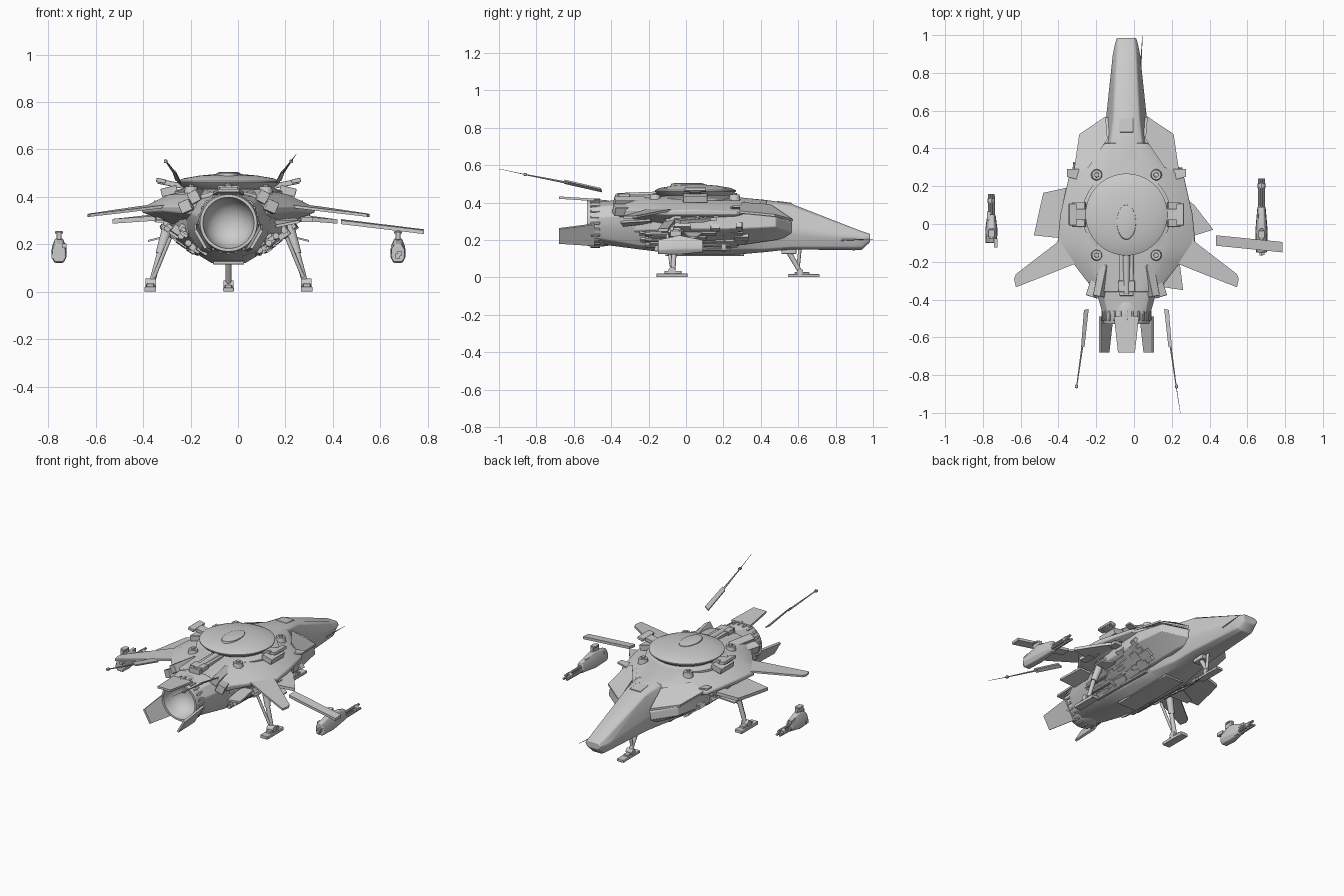
import bpy, bmesh, math, random
from mathutils import Vector, Matrix, Euler

AX = -0.04                      # ship centre line; all helper x values are relative to it
random.seed(4)


def finish(name, bm, bevel=0):
    bmesh.ops.recalc_face_normals(bm, faces=bm.faces)
    me = bpy.data.meshes.new(name)
    bm.to_mesh(me)
    bm.free()
    ob = bpy.data.objects.new(name, me)
    ob.location.x = AX
    bpy.context.collection.objects.link(ob)
    if bevel:
        m = ob.modifiers.new("edge", 'BEVEL')
        m.width, m.segments, m.limit_method = bevel, 2, 'ANGLE'
    return ob


def loft(name, sections, bevel=0.005, cap_start=True):
    # sections: (y, half profile from top to bottom), mirrored about the centre line
    bm = bmesh.new()
    rings = []
    for y, half in sections:
        pts = half + [(-x, z) for x, z in reversed(half)]
        rings.append([bm.verts.new((x, y, z)) for x, z in pts])
    n = len(rings[0])
    for a, b in zip(rings, rings[1:]):
        for i in range(n):
            bm.faces.new((a[i], a[(i + 1) % n], b[(i + 1) % n], b[i]))
    if cap_start:
        bm.faces.new(rings[0])
    bm.faces.new(rings[-1])
    return finish(name, bm, bevel)


def plate(name, pts, push, s=1):
    bm = bmesh.new()
    f = bm.faces.new([bm.verts.new((s * x, y, z)) for x, y, z in pts])
    r = bmesh.ops.extrude_face_region(bm, geom=[f])
    vs = [v for v in r['geom'] if isinstance(v, bmesh.types.BMVert)]
    bmesh.ops.translate(bm, verts=vs, vec=(s * push[0], push[1], push[2]))
    return finish(name, bm)


def box(name, loc, size, rot=(0, 0, 0), bevel=0.003):
    bm = bmesh.new()
    m = Matrix.Translation(loc) @ Euler(rot).to_matrix().to_4x4() @ Matrix.Diagonal((*size, 1))
    bmesh.ops.create_cube(bm, size=1, matrix=m)
    return finish(name, bm, bevel)


def rod(name, a, b, r1, r2=None, seg=14):
    a, b = Vector(a), Vector(b)
    d = b - a
    m = Matrix.Translation((a + b) / 2) @ d.to_track_quat('Z', 'Y').to_matrix().to_4x4()
    bm = bmesh.new()
    bmesh.ops.create_cone(bm, cap_ends=True, segments=seg, radius1=r1,
                          radius2=r1 if r2 is None else r2, depth=d.length, matrix=m)
    return finish(name, bm)


def lathe(name, prof, place, seg=56):
    # prof: (radius, height) spun round local z, then placed
    bm = bmesh.new()
    vs = [bm.verts.new((r, 0, h)) for r, h in prof]
    es = [bm.edges.new(p) for p in zip(vs, vs[1:])]
    bmesh.ops.spin(bm, geom=vs + es, axis=(0, 0, 1), cent=(0, 0, 0), angle=2 * math.pi,
                   steps=seg, use_merge=True)
    bmesh.ops.remove_doubles(bm, verts=bm.verts, dist=1e-5)
    bmesh.ops.transform(bm, matrix=place, verts=bm.verts)
    return finish(name, bm)


# Hull: fuselage with long nose, wide upper deck, side cheeks
loft("fuselage", [
    (-.48, [(.05, .405), (.10, .375), (.125, .32), (.125, .27), (.10, .21), (.05, .18)]),
    (-.25, [(.07, .42), (.15, .40), (.19, .34), (.18, .26), (.12, .17), (.06, .15)]),
    (0, [(.10, .43), (.2, .42), (.22, .35), (.19, .25), (.12, .15), (.07, .12)]),
    (.25, [(.08, .43), (.14, .41), (.19, .34), (.18, .25), (.12, .15), (.07, .12)]),
    (.42, [(.05, .415), (.085, .40), (.115, .31), (.12, .25), (.09, .15), (.05, .135)]),
    (.56, [(.045, .395), (.07, .38), (.108, .27), (.108, .23), (.08, .16), (.04, .15)]),
    (.90, [(.04, .262), (.052, .255), (.072, .22), (.07, .2), (.055, .16), (.03, .145)]),
    (.94, [(.035, .247), (.048, .242), (.064, .215), (.063, .2), (.05, .16), (.03, .147)]),
    (.985, [(.03, .232), (.04, .23), (.052, .22), (.052, .21), (.04, .195), (.03, .19)])],
    cap_start=False)
loft("upper_deck", [
    (-.36, [(.07, .42), (.12, .405), (.165, .36), (.165, .33), (.1, .28)]),
    (-.2, [(.1, .43), (.2, .41), (.29, .36), (.28, .34), (.15, .28)]),
    (-.1, [(.12, .435), (.25, .41), (.365, .355), (.365, .335), (.2, .27)]),
    (.05, [(.12, .435), (.25, .41), (.35, .36), (.35, .335), (.2, .27)]),
    (.27, [(.1, .43), (.19, .41), (.30, .35), (.30, .335), (.15, .3)]),
    (.43, [(.06, .412), (.09, .40), (.11, .37), (.11, .35), (.05, .33)])])
loft("side_cheeks", [
    (-.28, [(.1, .33), (.18, .31), (.17, .25), (.1, .19)]),
    (0, [(.15, .36), (.27, .32), (.27, .26), (.14, .16)]),
    (.27, [(.15, .38), (.265, .34), (.275, .26), (.15, .17)]),
    (.48, [(.1, .35), (.235, .32), (.245, .27), (.12, .2)]),
    (.565, [(.08, .3), (.113, .29), (.113, .24), (.08, .22)])])
box("cockpit_hatch", (0, .525, .398), (.075, .08, .012), (-.12, 0, 0))
box("belly_plate", (0, .1, .122), (.13, .42, .015))
rod("nose_probe", (.075, .83, .2), (.085, 1.0, .205), .005, .001, 6)

# Round sensor disc on top
at = Matrix.Translation((0, .05, 0))
lathe("disc", [(0, .42), (.17, .425), (.205, .448), (.217, .46), (.217, .466), (.19, .478),
               (.12, .49), (.055, .496), (0, .498)], at)
lathe("disc_collar", [(.17, .40), (.235, .41), (.235, .425), (.17, .44)], at)
lathe("disc_cap", [(.052, .485), (.05, .5), (.04, .504), (0, .505)],
      Matrix.Translation((0, .01, 0)) @ Matrix.Diagonal((1, 1.8, 1, 1)), 32)

# Engine cup and three tail petals
lathe("engine_nozzle", [(.11, -.38), (.122, -.42), (.127, -.47), (.127, -.5), (.12, -.53), (.108, -.53),
                        (.102, -.5), (.09, -.46), (.06, -.43), (.03, -.418), (0, -.414)],
      Matrix.Translation((0, 0, .29)) @ Matrix(((1, 0, 0, 0), (0, 0, 1, 0), (0, -1, 0, 0), (0, 0, 0, 1))))
for i in range(3):
    ob = plate("tail_petal", [(-.066, -.49, .118), (.066, -.49, .118), (.045, -.68, .13), (-.045, -.68, .13)],
               (0, 0, .013))
    ob.data.transform(Matrix.Translation((0, 0, .29)) @ Matrix.Rotation(i * math.tau / 3, 4, 'Y'))
for i in range(24):
    a = i * math.tau / 24
    box("nozzle_rib", (.127 * math.cos(a), -.485, .29 + .127 * math.sin(a)), (.012, .05, .012), (0, -a, 0))

# Dorsal spine behind the disc
box("spine_block", (0, -.24, .425), (.075, .28, .035))
box("spine_groove", (0, -.33, .43), (.09, .06, .035))
rod("spine_pipe", (0, -.12, .44), (0, -.37, .435), .02, .016)

for s in (1, -1):
    # Swept tail wing, small fins
    plate("tail_wing", [(.30, -.03, .355), (.37, -.1, .35), (.585, -.265, .318), (.595, -.29, .316),
                        (.585, -.335, .316), (.42, -.27, .335), (.22, -.19, .36)], (0, 0, .012), s)
    plate("shoulder_fin", [(.24, .29, .36), (.315, .29, .375), (.315, .25, .375), (.24, .23, .36)], (0, 0, .01), s)
    plate("lower_fin", [(.22, .1, .24), (.34, .06, .21), (.34, .02, .21), (.22, -.02, .24)], (0, 0, .008), s)
    plate("cheek_shell", [(.11, .57, .30), (.25, .475, .325), (.28, .27, .345), (.2, .3, .39), (.1, .45, .38)],
          (0, 0, .012), s)
    # Side sensor arm of the disc
    box("disc_arm", (s * .24, .05, .455), (.12, .06, .022), (0, -s * .2, 0))
    box("disc_arm_tip", (s * .285, .05, .468), (.04, .115, .018), (0, -s * .2, 0))
    box("disc_arm_base", (s * .25, .05, .425), (.07, .13, .035), (0, s * .25, 0))
    # Rear flank intakes
    box("flank_intake", (s * .13, -.3, .40), (.045, .17, .05), (0, s * .5, s * .2))
    box("flank_duct", (s * .155, -.29, .36), (.05, .2, .05), (0, s * .4, s * .3))
    for y in (.26, -.165):
        rod("deck_turret", (s * .157, y, .40), (s * .157, y, .443), .033, .026, 12)
        rod("deck_turret_cap", (s * .157, y, .44), (s * .157, y, .452), .014, .012, 10)
    # Long tail antenna: blade then whip
    plate("antenna_blade", [(s * .2, -.45, .455), (s * .225, -.455, .47), (s * .24, -.65, .515),
                            (s * .222, -.65, .50)], (0, 0, .008))
    rod("antenna_whip", (s * .231, -.63, .505), (s * .265, -.87, .552), .006, .003, 6)
    box("antenna_knob", (s * .265, -.86, .55), (.016, .018, .014))
    # Underside pipes
    for x, z in ((.13, .165), (.17, .195), (.2, .225)):
        rod("belly_pipe", (s * x, -.22, z + .01), (s * x, .22, z), .014, seg=10)
    # Rear landing leg
    rod("leg_upper", (s * .25, -.04, .29), (s * .29, -.06, .16), .024, .018)
    rod("leg_lower", (s * .285, -.06, .18), (s * .325, -.07, .03), .013)
    rod("leg_piston", (s * .245, -.1, .23), (s * .315, -.08, .06), .008)
    rod("leg_ankle", (s * .305, -.075, .035), (s * .35, -.075, .035), .02)
    box("leg_foot", (s * .33, -.075, .011), (.05, .165, .02))
    box("leg_toe", (s * .33, -.07, .025), (.03, .09, .02))
    # Flank machinery
    for k in range(34):
        y = random.uniform(-.24, .3)
        t = random.random()
        w = 1 - max(0, -y - .05) * 1.6
        box("flank_part", (s * (.15 + .125 * t) * w, y, .175 + .10 * t),
            (random.uniform(.02, .05), random.uniform(.03, .1), random.uniform(.012, .035)),
            (0, -s * .6, random.uniform(-.1, .1)), 0)
    for k in range(8):
        box("deck_edge_part", (s * random.uniform(.27, .33), random.uniform(-.1, .2), random.uniform(.3, .335)),
            (.05, random.uniform(.04, .1), .02), (0, 0, random.uniform(-.1, .1)), 0)
    # Detached gun pod, longer on the right
    g, y0, y1, tip = s * .715, *((-.16, .09, .24) if s > 0 else (-.11, .05, .16))
    ym, ln = (y0 + y1) / 2, y1 - y0
    loft("gun_body", [(y0 + .01, [(.012, .20), (.026, .18), (.03, .145), (.018, .125)]),
                      (ym, [(.016, .225), (.03, .19), (.033, .15), (.02, .122)]),
                      (y1, [(.010, .20), (.02, .18), (.022, .15), (.012, .135)])]).location.x = AX + g
    box("gun_mount", (g, ym - .02, .235), (.02, .06, .035))
    box("gun_mount_top", (g, ym - .02, .25), (.034, .04, .01))
    for dx, z in ((.011, .15), (-.011, .15), (0, .172)):
        rod("gun_barrel", (g + dx, y1 - .02, z), (g + dx, tip, z), .009, .007, 10)
    rod("gun_muzzle", (g, tip - .05, .158), (g, tip - .025, .158), .02, seg=12)
    for k in range(10):
        box("gun_part", (g + random.uniform(-.024, .024), y0 + ln * random.random(), random.uniform(.135, .2)),
            (.018, random.uniform(.02, .06), .02), bevel=0)

rod("antenna_tip", (.265, -.87, .552), (.285, -1.0, .58), .002, .001, 5)

# Uneven side pieces: left wing panel, right wing panel, loose outer right plank, rear right flap
plate("left_wing_panel", [(-.28, .2, .31), (-.44, .165, .292), (-.455, .1, .29), (-.49, -.06, .287),
                          (-.30, -.08, .3)], (0, 0, .02))
plate("right_wing_panel", [(.28, .16, .31), (.36, .1, .295), (.46, -.03, .287), (.30, -.08, .3)], (0, 0, .018))
plate("outer_plank", [(.475, -.06, .29), (.475, -.115, .285), (.825, -.15, .243), (.825, -.095, .247)],
      (0, 0, .016))
plate("rear_right_flap", [(.19, -.18, .29), (.28, -.19, .3), (.3, -.35, .29), (.2, -.335, .27)], (0, 0, .012))

# Nose landing gear
rod("nose_leg", (0, .53, .17), (0, .61, .03), .015, .012)
rod("nose_leg_brace", (0, .61, .16), (0, .60, .06), .009)
box("nose_leg_door", (0, .55, .14), (.05, .08, .03))
rod("nose_ankle", (-.022, .61, .03), (.022, .61, .03), .017)
box("nose_foot", (0, .63, .009), (.046, .17, .016))
box("nose_toe", (0, .62, .02), (.028, .08, .016))

bpy.ops.object.select_all(action='SELECT')
bpy.context.view_layer.objects.active = bpy.data.objects["fuselage"]
bpy.ops.object.shade_smooth_by_angle(angle=math.radians(30))
